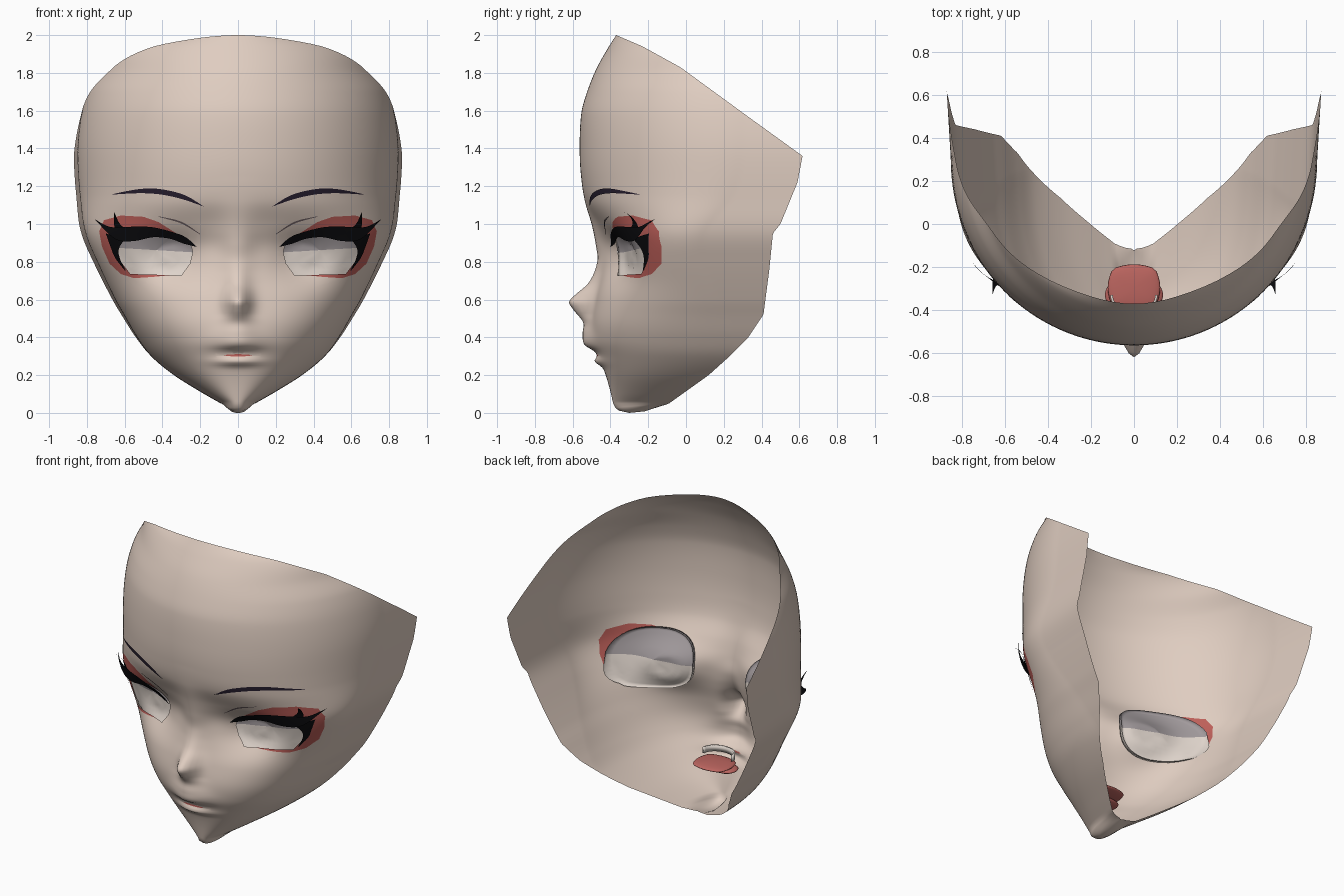
import bpy, bmesh, math
from mathutils import Vector

if "Cube" in bpy.data.objects:
    bpy.data.objects.remove(bpy.data.objects["Cube"])


def material(name, r, g, b):
    m = bpy.data.materials.new(name)
    m.diffuse_color = (r, g, b, 1)
    m.use_nodes = True
    m.node_tree.nodes["Principled BSDF"].inputs["Base Color"].default_value = m.diffuse_color
    return m


SKIN = material("skin", .74, .61, .53)
RED = material("eye_shadow_red", .51, .115, .10)
WHITE = material("eye_white", .75, .67, .61)
SHADE = material("eye_white_upper", .36, .325, .335)
BLACK = material("lash_black", .003, .003, .004)
BROW = material("brow_violet", .02, .013, .028)
CREASE = material("lid_crease", .16, .12, .125)
TONGUE = material("tongue_pink", .50, .13, .115)
TEETH = material("teeth", .68, .62, .57)

# Face measurements by height: (z, value)
FRONT = [(.05, -.385), (.15, -.41), (.23, -.435), (.3, -.46), (.38, -.49), (.48, -.5),
         (.6, -.482), (.7, -.46), (.8, -.445), (.9, -.437), (1, -.47), (1.12, -.53),
         (1.25, -.555), (1.4, -.563), (1.58, -.555), (1.68, -.53), (1.81, -.48), (1.92, -.42), (2, -.37)]
BUMP = [(.2, 0), (.24, .005), (.272, .034), (.3, .012), (.325, .014), (.36, .053), (.42, .05),
        (.48, .045), (.55, .108), (.587, .135), (.62, .114), (.69, .053), (.8, .026), (.9, .043),
        (1, .03), (1.12, .005), (1.25, 0)]
HALF = [(.05, .092), (.1, .18), (.2, .34), (.3, .46), (.4, .535), (.52, .605), (.6, .65), (.8, .745),
        (.95, .807), (1.1, .832), (1.36, .85), (1.55, .835), (1.7, .797), (1.8, .745), (1.94, .68), (2, .55)]
CENTRE = [(.05, 0), (.1, .05), (.2, .17), (.3, .24), (.52, .2), (.8, .1), (.95, .1), (1.16, .25), (1.4, .3), (2, .3)]
BACK = [(.05, -.09), (.1, -.02), (.2, .12), (.29, .22), (.4, .33), (.52, .41), (.75, .44), (.95, .46),
        (1, .5), (1.22, .59), (1.36, .617), (1.56, .34), (1.83, -.03), (1.94, -.23), (2, -.37)]
ROUND = [(0, 2.4), (.2, 2.4), (.45, 2.35), (.7, 2.12), (.9, 2.1), (1.2, 2.03), (1.5, 2), (2, 1.97)]


def interp(tab, z, smooth=True):
    z = min(max(z, tab[0][0]), tab[-1][0])
    i = 0
    while i < len(tab) - 2 and z > tab[i + 1][0]:
        i += 1
    (a, p), (b, q) = tab[i], tab[i + 1]
    t = (z - a) / (b - a)
    if not smooth:
        return p + (q - p) * t

    def slope(k):
        lo, hi = max(k - 1, 0), min(k + 1, len(tab) - 1)
        return (tab[hi][1] - tab[lo][1]) / (tab[hi][0] - tab[lo][0])
    h = b - a
    return ((2*t**3 - 3*t*t + 1) * p + (t**3 - 2*t*t + t) * h * slope(i)
            + (3*t*t - 2*t**3) * q + (t**3 - t*t) * h * slope(i + 1))


def relief(x, z, dent=.085):
    """Nose and lips pushed forward, eye sockets pushed back."""
    w = .09 + (.05 - .09) * min(max((z - .4) / .12, 0), 1)
    w += .03 * min(max((z - .75) / .2, 0), 1)
    d = -interp(BUMP, z) * math.exp(-(x / w) ** 2 / 1.6)
    return d + dent * math.exp(-((x - .34) / .16) ** 2 - ((z - .82) / .125) ** 2)


def surf_y(x, z, dent=.085):
    c, p = interp(CENTRE, z), interp(ROUND, z)
    k = max(0, 1 - (abs(x) / interp(HALF, z)) ** p)
    return c - (c - interp(FRONT, z)) * k ** (1 / p) + relief(x, z, dent)


def add_object(name, bm, mats, mirror=True):
    for f in bm.faces:
        f.smooth = True
    me = bpy.data.meshes.new(name)
    bm.to_mesh(me)
    bm.free()
    for m in mats:
        me.materials.append(m)
    ob = bpy.data.objects.new(name, me)
    bpy.context.collection.objects.link(ob)
    if mirror:
        mod = ob.modifiers.new("mirror", 'MIRROR')
        mod.merge_threshold = .0005
    return ob


def grid(bm, rows):
    vs = [[bm.verts.new(p) for p in r] for r in rows]
    for a, b in zip(vs, vs[1:]):
        for j in range(len(a) - 1):
            bm.faces.new((a[j], b[j], b[j + 1], a[j + 1]))


def cut_faces(bm, poly):
    """Cut a convex x-z outline into the front of the mesh, return faces inside."""
    cx = sum(p[0] for p in poly) / len(poly)
    cz = sum(p[1] for p in poly) / len(poly)
    x0, x1 = min(p[0] for p in poly) - .04, max(p[0] for p in poly) + .04
    z0, z1 = min(p[1] for p in poly) - .04, max(p[1] for p in poly) + .04
    planes = []

    def inside():
        out = []
        for f in bm.faces:
            c = f.calc_center_median()
            if x0 < c.x < x1 and z0 < c.z < z1 and c.y < .1 and all((c - o).dot(n) > 0 for o, n in planes):
                out.append(f)
        return out
    for a, b in zip(poly, poly[1:] + poly[:1]):
        o = Vector((a[0], 0, a[1]))
        n = Vector((b[1] - a[1], 0, a[0] - b[0])).normalized()
        if (Vector((cx, 0, cz)) - o).dot(n) < 0:
            n = -n
        fs = inside()
        geom = set(fs) | {e for f in fs for e in f.edges} | {v for f in fs for v in f.verts}
        bmesh.ops.bisect_plane(bm, geom=list(geom), dist=1e-5, plane_co=o, plane_no=n)
        planes.append((o, n))
    return inside()


# Face shell: horizontal half sections, rounded in front with straight sides
N = 76
heights = [2 - .06 * (k / 8) ** 2 for k in range(8)] + [1.94 - 1.89 * k / 150 for k in range(151)]
rows = []
for z in heights:
    yf, X, c, yb = interp(FRONT, z), interp(HALF, z), interp(CENTRE, z), interp(BACK, z, False)
    p = interp(ROUND, z)
    tail = max(0, yb - c)
    tmax = math.pi / 2 if tail else math.acos(min(1, (c - yb) / (c - yf)) ** (p / 2))
    row = []
    for j in range(N + 1):
        t = j / N * (tmax + tail * 1.6)
        if t <= math.pi / 2:
            x, y = X * math.sin(t) ** (2 / p), c - (c - yf) * max(0, math.cos(t)) ** (2 / p)
        else:
            y = c + (t - math.pi / 2) / 1.6
            x = X + .06 * (y - c)
        row.append((x, y + relief(x, z) * (1 if y < .05 else 0), z))
    rows.append(row)
# underside of the chin
for yf, zf, xb, yb, zb in [(-.375, .028, .08, -.095, .048), (-.355, .012, .07, -.1, .046), (-.3, 0, .055, -.105, .044),
                           (-.22, .008, .04, -.11, .042), (-.12, .04, .01, -.115, .041)]:
    rows.append([(xb * math.sin(t) ** .83, yb - (yb - yf) * max(0, math.cos(t)) ** .83, zf + (zb - zf) * (1 - math.cos(t)))
                 for t in [j / N * math.pi / 2 for j in range(N + 1)]])
bm = bmesh.new()
grid(bm, rows)
bmesh.ops.remove_doubles(bm, verts=bm.verts[:], dist=2e-4)
# eye shadow, mouth slit and eye opening
shadow = [(.3, .735), (.31, .94), (.42, 1.01), (.5, 1.038), (.62, 1.045), (.71, 1.02), (.735, .96),
          (.72, .88), (.68, .79), (.62, .735), (.55, .713), (.45, .72)]
slit = [(-.02, .299), (.05, .3), (.075, .305), (.05, .31), (-.02, .311)]
opening = [(.3, .728), (.255, .79), (.24, .85), (.25, .89), (.33, .94), (.45, .955), (.61, .93),
           (.64, .87), (.62, .8), (.57, .735)]
for outline in (shadow, slit):
    for f in cut_faces(bm, outline):
        f.material_index = 1
bmesh.ops.delete(bm, geom=cut_faces(bm, opening), context='FACES')
add_object("face_shell", bm, [SKIN, RED])

# Eyes: shallow rounded dishes behind the openings, darker in the upper part
bm = bmesh.new()
rows = []
for r in [0.001, .2, .4, .55, .7, .8, .9, 1, 1.0]:
    rim = .02 if len(rows) == 8 else 0
    row = []
    for k in range(41):
        a = k / 40 * math.tau
        ca, sa = math.cos(a), math.sin(a)
        x = .438 + .247 * r * math.copysign(abs(ca) ** .82, ca)
        z = .857 + .185 * r * math.copysign(abs(sa) ** .82, sa)
        y = -.335 + .36 * (x - .18) - .03 * (1 - r * r)
        s = surf_y(x, z)
        row.append((x, max(min(y, s + .03), s + .007) + rim, z))
    rows.append(row)
grid(bm, rows)
bmesh.ops.remove_doubles(bm, verts=bm.verts[:], dist=2e-3)
bmesh.ops.bisect_plane(bm, geom=bm.verts[:] + bm.edges[:] + bm.faces[:],
                       plane_co=(.44, 0, .862), plane_no=(-.06, 0, 1))
bmesh.ops.recalc_face_normals(bm, faces=bm.faces[:])
if sum(f.normal.y for f in bm.faces) > 0:
    bmesh.ops.reverse_faces(bm, faces=bm.faces[:])
for f in bm.faces:
    c = f.calc_center_median()
    f.material_index = 1 if c.z - .06 * (c.x - .44) > .862 else 0
add_object("eye", bm, [WHITE, SHADE])


def along(pts, t):
    xs = [(i, p[0]) for i, p in enumerate(pts)]
    zs = [(i, p[1]) for i, p in enumerate(pts)]
    s = t * (len(pts) - 1)
    return interp(xs, s), interp(zs, s)


def strip(name, upper, lower, mat, lift=0, off=.008, dent=.085):
    """Thin plate following the face between two outlines; the tip lifts away."""
    cols = []
    for k in range(25):
        t = k / 24
        (ux, uz), (lx, lz) = along(upper, t), along(lower, t)
        col = []
        for s in range(5):
            x, z = ux + (lx - ux) * s / 4, uz + (lz - uz) * s / 4
            col.append((x, surf_y(x, z, dent) - off - lift * t ** 4, z))
        cols.append(col)
    bm = bmesh.new()
    grid(bm, [list(r) for r in zip(*cols)])
    add_object(name, bm, [mat])


# Lashes
strip("upper_lash", [(.217, .878), (.27, .925), (.33, .952), (.46, .984), (.59, .985), (.68, .985), (.76, 1.026)],
      [(.217, .878), (.29, .897), (.36, .922), (.45, .93), (.55, .91), (.65, .92), (.76, 1.026)], BLACK, .05, .008, .06)
strip("lash_spike", [(.58, .965), (.625, 1.0), (.656, 1.064)], [(.65, .95), (.655, .99), (.656, 1.064)], BLACK, .07, .01)
strip("outer_lash", [(.60, .92), (.63, .87), (.627, .82), (.595, .755)],
      [(.70, .95), (.675, .88), (.65, .82), (.6, .755)], BLACK, 0, .009)
# Brows and lid creases
strip("brow", [(.18, 1.092), (.28, 1.152), (.4, 1.183), (.5, 1.187), (.6, 1.172), (.67, 1.156)],
      [(.18, 1.092), (.29, 1.13), (.4, 1.155), (.5, 1.163), (.6, 1.16), (.67, 1.155)], BROW, 0, .006)
strip("lid_crease", [(.2, .948), (.3, 1.012), (.42, 1.041)], [(.2, .944), (.302, 1.003), (.42, 1.038)], CREASE, 0, .005)

# Tongue and mouth floor
for name, loc, size in [("tongue", (0, -.295, .288), (.122, .108, .018)),
                        ("mouth_floor", (0, -.33, .258), (.135, .07, .022))]:
    bm = bmesh.new()
    bmesh.ops.create_uvsphere(bm, u_segments=28, v_segments=14, radius=1)
    for v in bm.verts:
        q = max(abs(v.co.x), abs(v.co.y))
        grow = (v.co.xy.length / q) ** .4 if q > 1e-6 else 1
        v.co = Vector((v.co.x * grow * size[0], v.co.y * grow * size[1], v.co.z * size[2])) + Vector(loc)
    add_object(name, bm, [TONGUE], False)

# Upper teeth: a curved band behind the lips
bm = bmesh.new()
arc = [math.pi * k / 20 for k in range(21)]
grid(bm, [[(-.11 * math.cos(a), -.33 - .09 * math.sin(a), z) for a in arc] for z in (.352, .314)])
teeth = add_object("upper_teeth", bm, [TEETH], False)
teeth.modifiers.new("thickness", 'SOLIDIFY').thickness = .012
